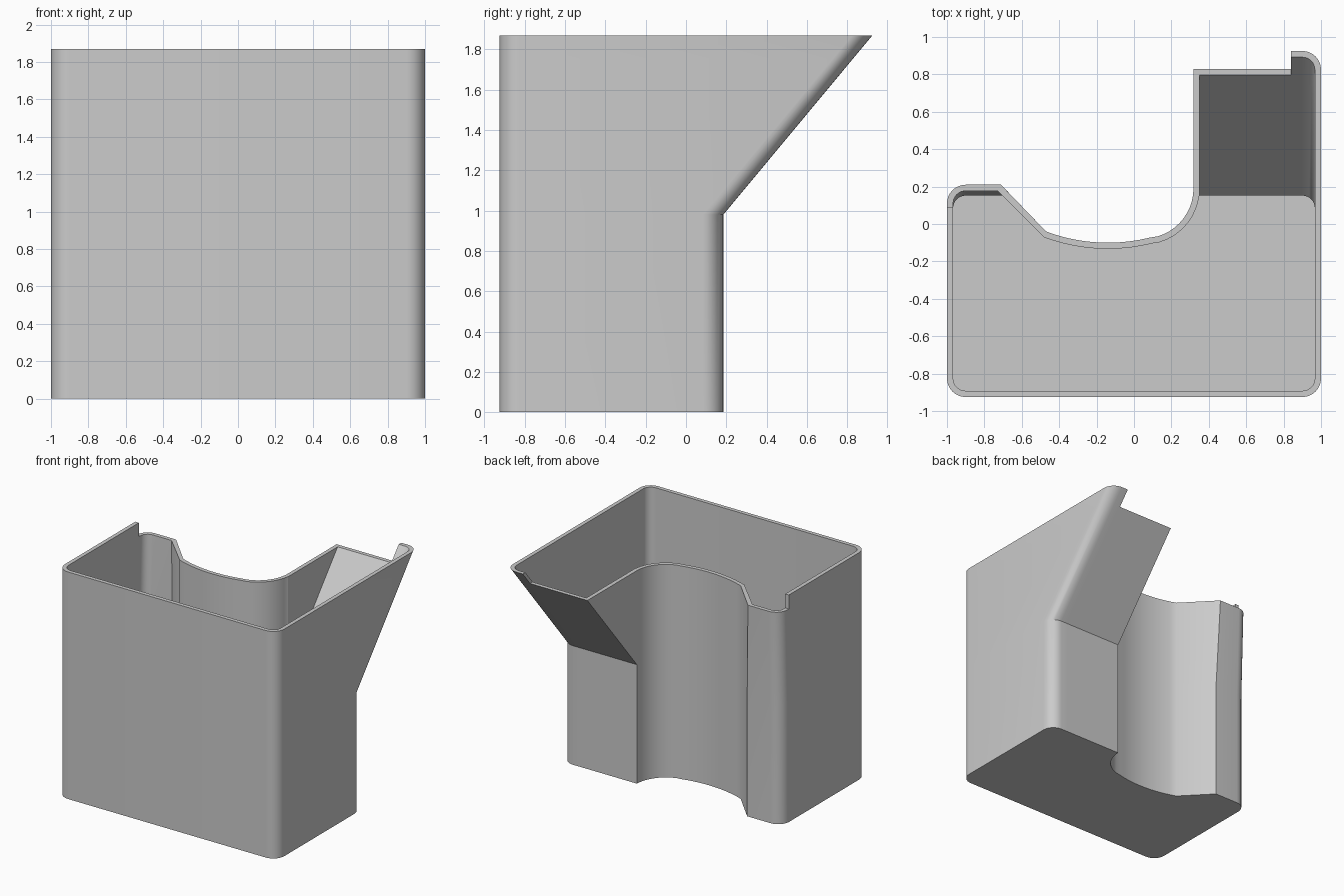
import bpy, bmesh, math

if "Cube" in bpy.data.objects:
    bpy.data.objects.remove(bpy.data.objects["Cube"])

T = 0.033                     # wall thickness
BEND, LOW, TOP = 0.98, 1.755, 1.87
FLOOR = 0.035
SHEAR = 0.925 - 0.185         # how far the chute leans back at the top

grey = bpy.data.materials.new("grey_plastic")
grey.diffuse_color = (0.6, 0.6, 0.6, 1)
grey.use_nodes = True
grey.node_tree.nodes["Principled BSDF"].inputs["Base Color"].default_value = grey.diffuse_color

# Each entry: outer xy, inner xy, lean xy at the top, reaches the high rim
ring = []


def add(outer, inner, lean=(0, 0), high=False):
    ring.append((outer, inner, lean, high))


def arc(cx, cy, r_out, r_in, a0, a1, n, lean=(0, 0), high=False):
    for i in range(n + 1):
        a = math.radians(a0 + (a1 - a0) * i / n)
        c, s = math.cos(a), math.sin(a)
        add((cx + r_out * c, cy + r_out * s), (cx + r_in * c, cy + r_in * s), lean, high)


chute = (0, SHEAR)
left_lean = (0, 0.0287)

# Front corners and the rounded chute corner
arc(-0.9, -0.825, 0.1, 0.1 - T, 180, 270, 8, high=True)
arc(0.9, -0.825, 0.1, 0.1 - T, 270, 360, 8, high=True)
arc(0.9, 0.085, 0.1, 0.1 - T, 0, 90, 8, chute, True)
# Chute back panel and the side wall closing it
add((0.84, 0.185), (0.84, 0.185 - T), chute, True)
add((0.318, 0.185), (0.318 + T, 0.185 - T), chute)
add((0.318, 0.185), (0.318 + T, 0.185 - T))
# Concave recess: tight bend, then shallow sweep
arc(0.051, 0.19, 0.267, 0.267 + T, -8, -73.3, 9)
sweep = math.degrees(math.asin(0.33 / 0.94))
arc(-0.14, 0.84, 0.94, 0.94 + T, -76, -90 - sweep, 10)
# Diagonal and left back corner
add((-0.687, 0.185), (-0.705, 0.185 - T), (-0.028, 0.0287))
arc(-0.9, 0.085, 0.1, 0.1 - T, 90, 172, 7, left_lean)
add((-1, 0.09), (-1 + T, 0.09), high=True)

# Loft both skins through the floor, bend, low rim and high rim
verts, faces = [], []
for outer, inner, lean, high in ring:
    for (x, y), base in ((outer, 0), (inner, FLOOR)):
        for z in (base, BEND, LOW, TOP):
            k = max(0, (z - BEND) / (TOP - BEND))
            verts.append((x + lean[0] * k, y + lean[1] * k, z))

n = len(ring)
for i in range(n):
    j = (i + 1) % n
    a, b = i * 8, j * 8
    both = ring[i][3] and ring[j][3]
    levels = 3 if both else 2
    for k in range(levels):
        faces.append((a + k, b + k, b + k + 1, a + k + 1))
        faces.append((b + 4 + k, a + 4 + k, a + 5 + k, b + 5 + k))
    k = levels
    faces.append((a + k, b + k, b + 4 + k, a + 4 + k))          # rim
    if ring[i][3] != ring[j][3]:                                # rim step
        s = a if ring[i][3] else b
        faces.append((s + 2, s + 3, s + 7, s + 6))
faces.append([i * 8 for i in reversed(range(n))])               # underside
faces.append([i * 8 + 4 for i in range(n)])                     # inner floor

mesh = bpy.data.meshes.new("chute_bin")
mesh.from_pydata(verts, [], faces)
bm = bmesh.new()
bm.from_mesh(mesh)
bmesh.ops.remove_doubles(bm, verts=bm.verts, dist=0.0005)
bmesh.ops.recalc_face_normals(bm, faces=bm.faces)
bm.to_mesh(mesh)
bm.free()
mesh.materials.append(grey)

bin_obj = bpy.data.objects.new("chute_bin", mesh)
bpy.context.collection.objects.link(bin_obj)
bpy.context.view_layer.objects.active = bin_obj
bin_obj.select_set(True)
bpy.ops.object.shade_smooth_by_angle(angle=math.radians(30))
